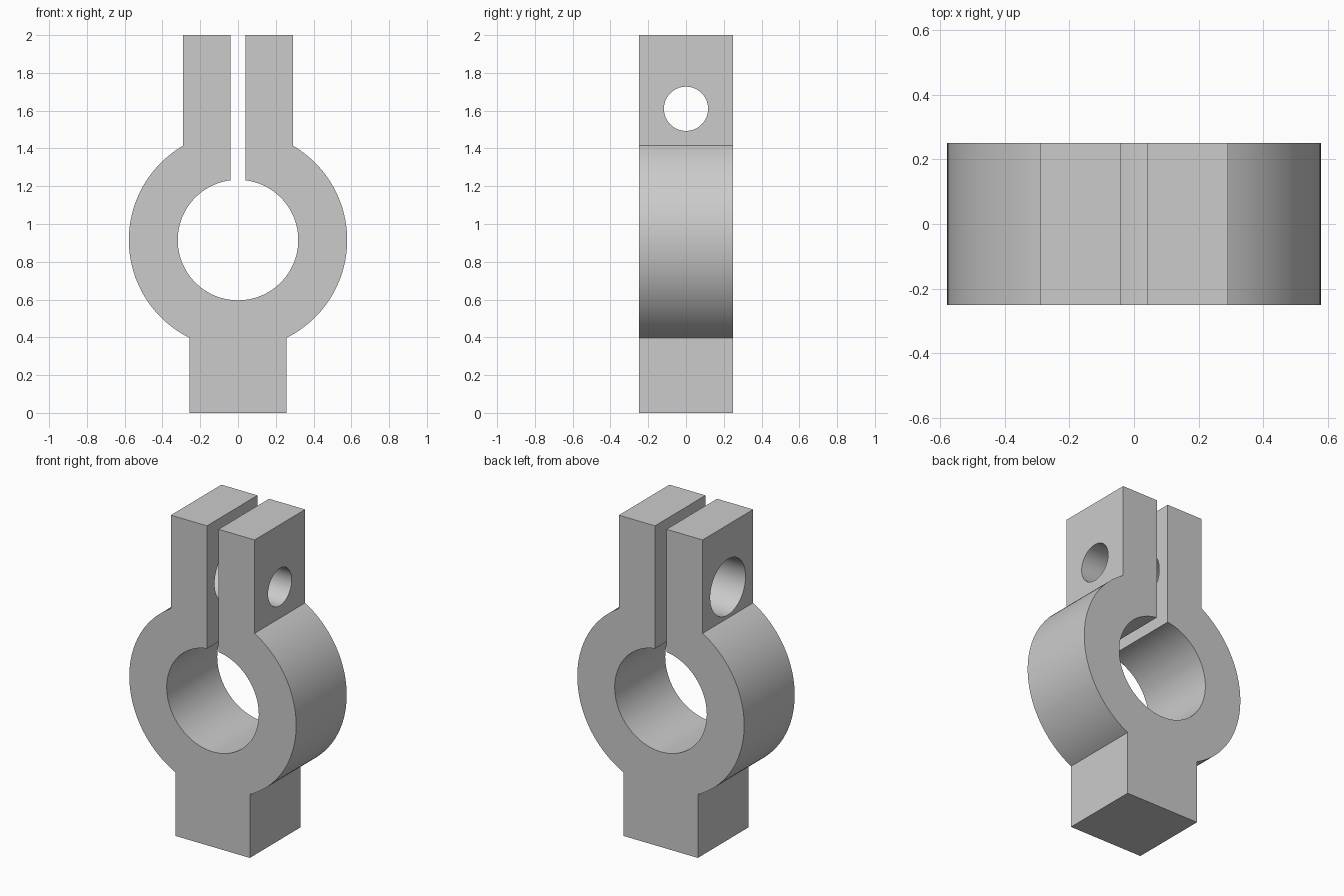
import bpy
import bmesh
from math import asin, cos, sin, pi, sqrt

cube = bpy.data.objects.get("Cube")
if cube:
    bpy.data.objects.remove(cube, do_unlink=True)

CENTER_Z = 0.915      # ring centre
OUTER, BORE = 0.578, 0.319
DEPTH, HEIGHT = 0.5, 2.0
FOOT, LUG, GAP = 0.257, 0.29, 0.04   # half widths
HOLE_Z = 1.61

grey = bpy.data.materials.new("plain grey")
grey.use_nodes = True
grey.diffuse_color = (0.6, 0.6, 0.6, 1)
grey.node_tree.nodes["Principled BSDF"].inputs["Base Color"].default_value = (0.6, 0.6, 0.6, 1)


def arc(radius, start, end, steps):
    """Points on the ring, with angles measured clockwise from the top."""
    angles = [start + (end - start) * i / steps for i in range(steps + 1)]
    return [(radius * sin(a), CENTER_Z + radius * cos(a)) for a in angles]


# Right half of the clamp outline, from the foot up to the slit and round the bore
outer_arc = arc(OUTER, pi - asin(FOOT / OUTER), asin(LUG / OUTER), 48)
bore_arc = arc(BORE, asin(GAP / BORE), pi, 48)
half = [(FOOT, 0)] + outer_arc + [(LUG, HEIGHT), (GAP, HEIGHT)] + bore_arc
mirrored = [(-x, z) for x, z in reversed(half[:-1])]
outline = half + mirrored

# Extrude the outline through the depth
bm = bmesh.new()
face = bm.faces.new([bm.verts.new((x, -DEPTH / 2, z)) for x, z in outline])
extruded = bmesh.ops.extrude_face_region(bm, geom=[face])["geom"]
moved = [v for v in extruded if isinstance(v, bmesh.types.BMVert)]
bmesh.ops.translate(bm, verts=moved, vec=(0, DEPTH, 0))
bmesh.ops.recalc_face_normals(bm, faces=bm.faces)
mesh = bpy.data.meshes.new("split_clamp")
bm.to_mesh(mesh)
bm.free()
clamp = bpy.data.objects.new("split_clamp", mesh)
bpy.context.collection.objects.link(clamp)
mesh.materials.append(grey)


def drill(name, x, radius):
    """Cut a cross hole through one lug."""
    bpy.ops.mesh.primitive_cylinder_add(vertices=64, radius=radius, depth=0.3,
                                        location=(x, 0, HOLE_Z), rotation=(0, pi / 2, 0))
    cutter = bpy.context.object
    cutter.name = name
    cutter.hide_render = True
    cutter.data.materials.append(grey)
    cut = clamp.modifiers.new(name, "BOOLEAN")
    cut.operation = "DIFFERENCE"
    cut.solver = "EXACT"
    cut.object = cutter
    bpy.ops.object.select_all(action="DESELECT")
    clamp.select_set(True)
    bpy.context.view_layer.objects.active = clamp
    bpy.ops.object.modifier_apply(modifier=name)
    bpy.data.objects.remove(cutter, do_unlink=True)


# Threaded-side hole is small, clearance-side hole is wide
lug_middle = (LUG + GAP) / 2
drill("small_hole_cutter", lug_middle, 0.117)
drill("wide_hole_cutter", -lug_middle, 0.175)

bpy.ops.object.shade_smooth_by_angle(angle=pi / 6)
